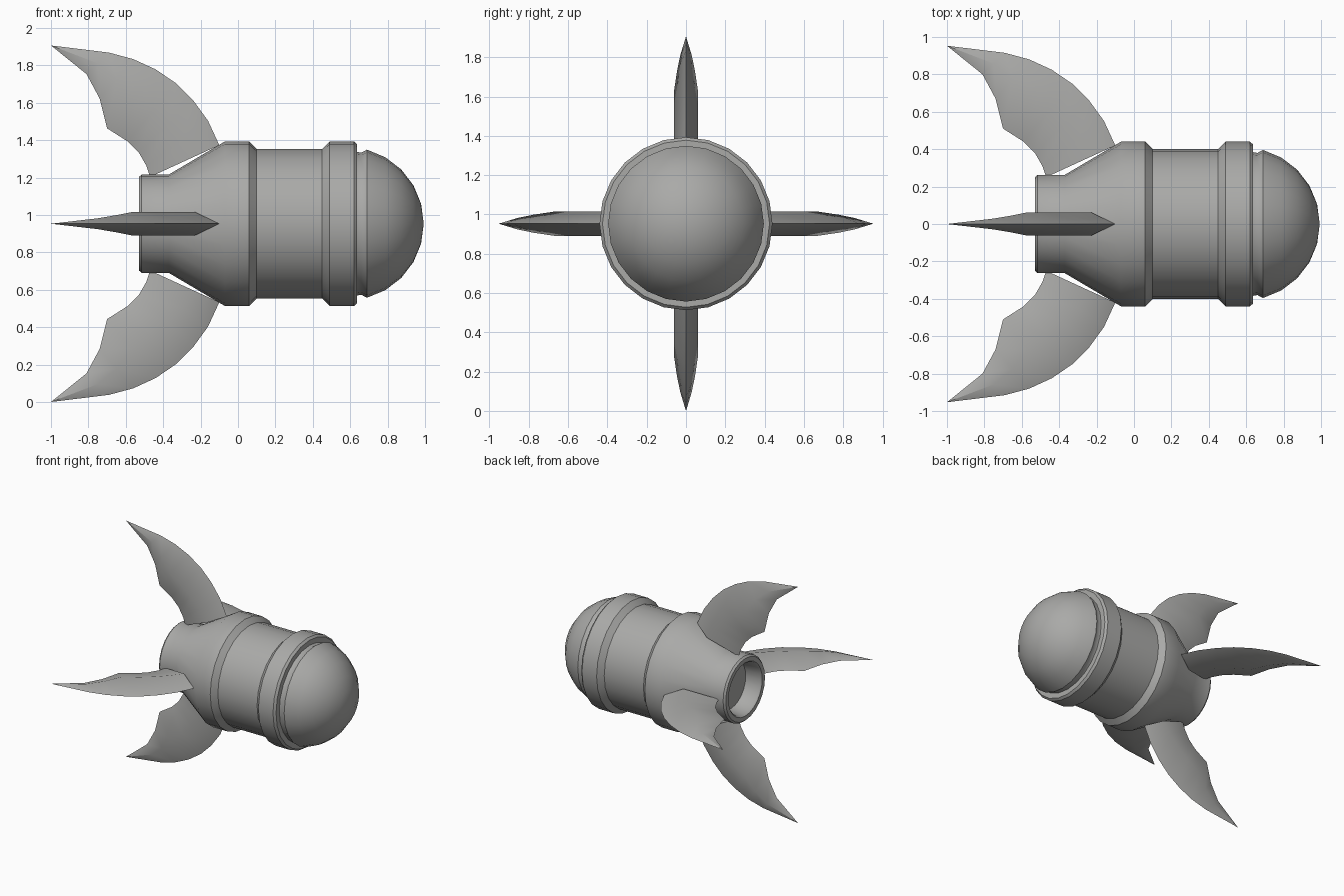
import bpy, bmesh, math
from mathutils import Vector, Matrix

if "Cube" in bpy.data.objects:
    bpy.data.objects.remove(bpy.data.objects["Cube"])

CZ = 0.953      # height of the long axis
SEG = 24        # sides of the turned parts

grey = bpy.data.materials.new("plain grey")
grey.diffuse_color = (0.40, 0.40, 0.39, 1)
grey.use_nodes = True
grey.node_tree.nodes["Principled BSDF"].inputs["Base Color"].default_value = grey.diffuse_color


def finish(bm, name):
    """Turn a bmesh into a smooth shaded object with crisp edges."""
    bmesh.ops.remove_doubles(bm, verts=bm.verts, dist=1e-5)
    bmesh.ops.recalc_face_normals(bm, faces=bm.faces)
    me = bpy.data.meshes.new(name)
    bm.to_mesh(me)
    bm.free()
    me.materials.append(grey)
    ob = bpy.data.objects.new(name, me)
    bpy.context.collection.objects.link(ob)
    bpy.ops.object.select_all(action='DESELECT')
    ob.select_set(True)
    bpy.context.view_layer.objects.active = ob
    bpy.ops.object.shade_smooth_by_angle(angle=math.radians(40))
    return ob


def lathe(name, profile):
    """Spin (x, radius) points around the long axis."""
    bm = bmesh.new()
    vs = [bm.verts.new((x, 0, CZ + r)) for x, r in profile]
    es = [bm.edges.new(p) for p in zip(vs, vs[1:])]
    bmesh.ops.spin(bm, geom=vs + es, cent=(0, 0, CZ), axis=(1, 0, 0),
                   angle=math.tau, steps=SEG, use_merge=True)
    return finish(bm, name)


# body: hollow nozzle, tail cone, waist and two raised bands
lathe("body", [(-0.40, 0), (-0.40, 0.19), (-0.52, 0.205), (-0.53, 0.215),
               (-0.53, 0.25), (-0.515, 0.263), (-0.37, 0.263), (-0.07, 0.44),
               (0.06, 0.44), (0.10, 0.40), (0.45, 0.40), (0.49, 0.44),
               (0.62, 0.44), (0.637, 0.425), (0.637, 0.385), (0.637, 0)])

# nose: short collar and a round dome
dome = [(0.583 + 0.41 * math.cos(math.radians(a)), 0.41 * math.sin(math.radians(a)))
        for a in (75, 60, 45, 30, 15, 0)]
lathe("nose", [(0.63, 0.385), (0.66, 0.38)] + dome)

# fin outline: leading edge, trailing edge and half thickness of the ridge
lead = [(-0.10, 0.42), (-0.16, 0.55), (-0.24, 0.66), (-0.33, 0.75),
        (-0.44, 0.825), (-0.56, 0.88), (-0.69, 0.915)]
trail = [(-0.47, 0.25), (-0.49, 0.31), (-0.53, 0.38), (-0.59, 0.44),
         (-0.70, 0.51), (-0.74, 0.67), (-0.81, 0.80)]
half = [0.062, 0.062, 0.062, 0.062, 0.062, 0.046, 0.029]
bias = [0.65, 0.58, 0.53, 0.5, 0.5, 0.5, 0.5]   # ridge position across the fin
tip = Vector((-1.0, 0, 0.953))


def fin(name, angle):
    bm = bmesh.new()
    rings = []
    for a, b, t, k in zip(lead, trail, half, bias):
        a, b = Vector((a[0], 0, a[1])), Vector((b[0], 0, b[1]))
        m, off = b.lerp(a, k), Vector((0, t, 0))
        rings.append([bm.verts.new(p) for p in (a, m + off, b, m - off)])
    end = bm.verts.new(tip)
    for i in range(4):
        j = (i + 1) % 4
        for r, s in zip(rings, rings[1:]):
            bm.faces.new((r[i], r[j], s[j], s[i]))
        bm.faces.new((rings[-1][i], rings[-1][j], end))
    bm.faces.new(rings[0])
    bmesh.ops.transform(bm, verts=bm.verts, matrix=Matrix.Translation((0, 0, CZ))
                        @ Matrix.Rotation(angle, 4, 'X'))
    finish(bm, name)


for n, label in enumerate(("top", "front", "bottom", "back")):
    fin(label + "_fin", n * math.pi / 2)
